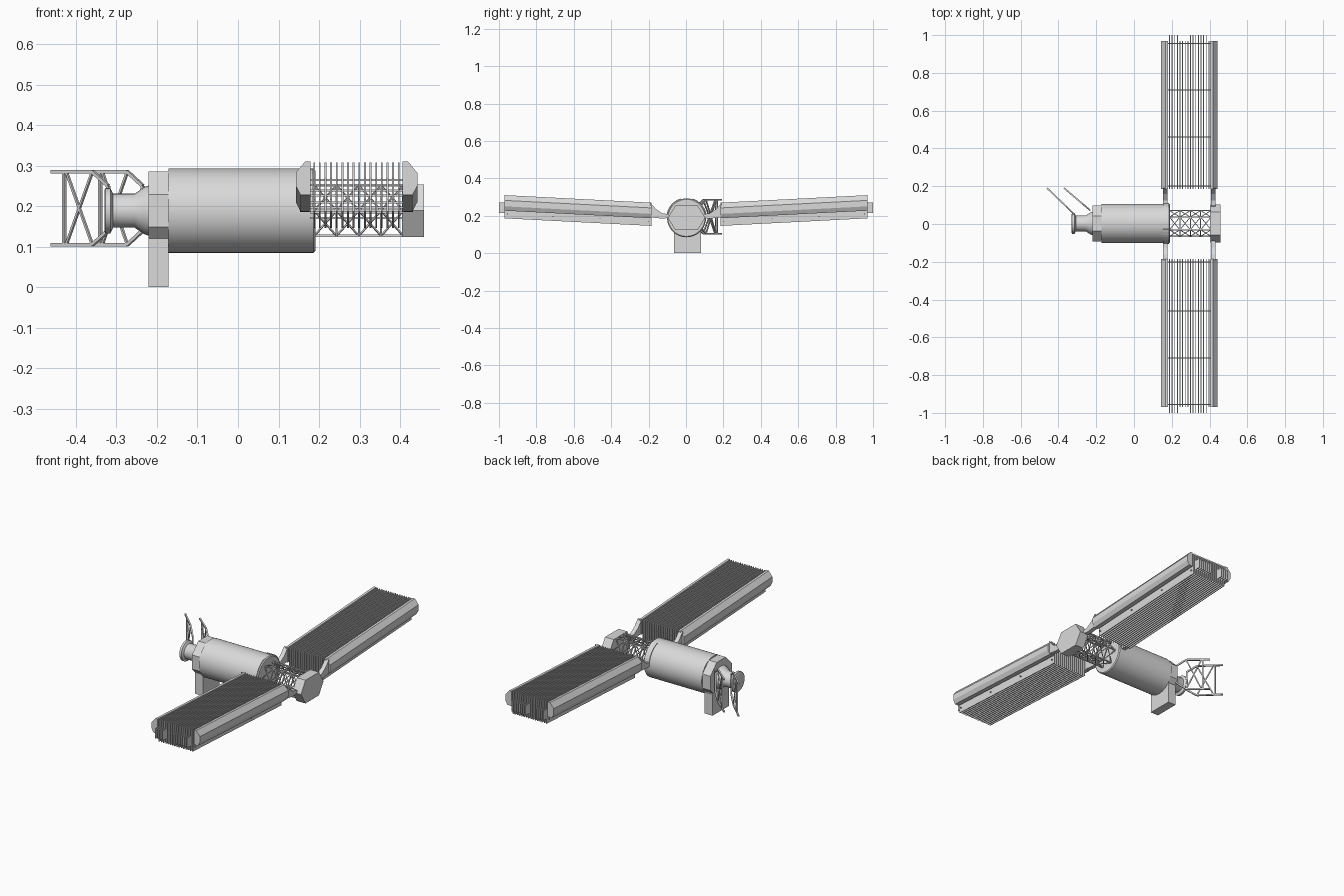
import bpy, bmesh, math
from mathutils import Vector

if "Cube" in bpy.data.objects:
    bpy.data.objects.remove(bpy.data.objects["Cube"])

CY, CZ = 0.003, 0.189          # hull axis
SLOPE = 0.04 / 0.78            # upward tilt of the wings

hull = bpy.data.materials.new("light_grey")
hull.diffuse_color = (0.7, 0.7, 0.7, 1)
hull.use_nodes = True
hull.node_tree.nodes["Principled BSDF"].inputs["Base Color"].default_value = hull.diffuse_color


def finish(bm, name, smooth=False):
    bmesh.ops.recalc_face_normals(bm, faces=bm.faces)
    me = bpy.data.meshes.new(name)
    bm.to_mesh(me)
    bm.free()
    ob = bpy.data.objects.new(name, me)
    bpy.context.collection.objects.link(ob)
    me.materials.append(hull)
    if smooth:
        bpy.context.view_layer.objects.active = ob
        ob.select_set(True)
        bpy.ops.object.shade_smooth_by_angle(angle=math.radians(35))
        ob.select_set(False)
    return ob


def loft(bm, rings):
    """Closed skin through rings of points, capped at both ends."""
    vs = [[bm.verts.new(p) for p in r] for r in rings]
    n = len(vs[0])
    for a, b in zip(vs, vs[1:]):
        for i in range(n):
            bm.faces.new((a[i], a[(i + 1) % n], b[(i + 1) % n], b[i]))
    bm.faces.new(vs[0])
    bm.faces.new(vs[-1])


def box(bm, x0, x1, y0, y1, z0, z1):
    loft(bm, [[(x, y0, z0), (x, y1, z0), (x, y1, z1), (x, y0, z1)] for x in (x0, x1)])


def beam(bm, a, b, w):
    """Square bar between two points."""
    a, b = Vector(a), Vector(b)
    d = (b - a).normalized()
    up = Vector((0, 0, 1)) if abs(d.z) < 0.9 else Vector((1, 1, 0))
    u = d.cross(up).normalized() * w / 2
    v = d.cross(u).normalized() * w / 2
    loft(bm, [[p + u + v, p - u + v, p - u - v, p + u - v] for p in (a, b)])


def lathe(name, profile, sides, phase=0.0, smooth=False):
    """Profile of (x, radius) turned about the hull axis."""
    bm = bmesh.new()
    angs = [2 * math.pi * i / sides + phase for i in range(sides)]
    loft(bm, [[(x, CY + r * math.cos(t), CZ + r * math.sin(t)) for t in angs] for x, r in profile])
    return finish(bm, name, smooth)


# hull, collar and docking drum
lathe("main_hull", [(-0.172, 0.104), (0.186, 0.104), (0.191, 0.099)], 48, smooth=True)
lathe("collar", [(-0.221, 0.104), (-0.172, 0.104)], 8, math.pi / 8)
lathe("rear_drum", [(-0.33, 0.05), (-0.327, 0.056), (-0.315, 0.056), (-0.308, 0.042),
                    (-0.255, 0.042), (-0.232, 0.058), (-0.22, 0.062)], 24, smooth=True)

# foot under the collar
bm = bmesh.new()
box(bm, -0.221, -0.172, -0.065, 0.08, 0, 0.12)
finish(bm, "foot")

# hexagonal end cap
bm = bmesh.new()
hexa = [(0.1, 0), (0.06, 0.065), (-0.06, 0.065), (-0.1, 0), (-0.06, -0.065), (0.06, -0.065)]
loft(bm, [[(x, CY + y, CZ + z) for y, z in hexa] for x in (0.405, 0.459)])
finish(bm, "end_cap")

# open lattice core between hull and end cap
bm = bmesh.new()
BAYS, X0, X1 = 4, 0.188, 0.408
core = [(0.068 * math.cos(math.pi * i / 3), 0.072 * math.sin(math.pi * i / 3)) for i in range(6)]


def node(b, i):
    y, z = core[i % 6]
    return (X0 + (X1 - X0) * b / BAYS, CY + y, CZ + z)


for i in range(6):
    beam(bm, node(0, i), node(BAYS, i), 0.006)
    for b in range(BAYS):
        beam(bm, node(b, i), node(b, i + 1), 0.005)
        beam(bm, node(b, i), node(b + 1, i + 1), 0.004)
        beam(bm, node(b, i + 1), node(b + 1, i), 0.004)
finish(bm, "lattice_core")

# two open antenna frames at the rear
for name, base, tip in (("outer_frame", (-0.32, 0.055), (-0.46, 0.19)),
                        ("inner_frame", (-0.235, 0.075), (-0.37, 0.19))):
    bm = bmesh.new()

    def at(s, h):
        return (base[0] + (tip[0] - base[0]) * s, base[1] + (tip[1] - base[1]) * s, 0.195 + h)

    for sg in (1, -1):
        beam(bm, at(0, 0.055 * sg), at(0.28, 0.09 * sg), 0.008)
        beam(bm, at(0.28, 0.09 * sg), at(1, 0.09 * sg), 0.008)
        beam(bm, at(0.28, 0.09 * sg), at(0.74, -0.09 * sg), 0.006)
    beam(bm, at(0, 0.055), at(0, -0.055), 0.008)
    beam(bm, at(0.78, 0.09), at(0.78, -0.09), 0.008)
    finish(bm, name)

# side wings: edge rails, radiator fins and carrying arms
YI, YO = 0.185, 0.97
XM = 0.2925                      # wing centre line
rail = [(0.113, 0.27), (0.127, 0.27), (0.15, 0.242), (0.15, 0.21), (0.138, 0.187), (0.113, 0.187)]
arm = [(0.075, 0.19), (0.1, 0.21), (0.125, 0.212), (0.16, 0.235), (0.19, 0.27), (0.19, 0.192), (0.13, 0.185)]
for side, sy in (("left", 1), ("right", -1)):

    def lift(y):
        return SLOPE * (y - YI)

    bm = bmesh.new()
    for sx in (1, -1):
        loft(bm, [[(XM + sx * dx, sy * y, z + lift(y)) for dx, z in rail] for y in (YI, YO)])
    finish(bm, side + "_wing_rails")

    bm = bmesh.new()
    for i in range(16):
        x = 0.188 + 0.0139 * i
        xs = (x - 0.0022, x + 0.0022)
        loft(bm, [[(px, sy * YI, 0.146), (px, sy * YO, 0.146 + lift(YO)),
                   (px, sy * YO, 0.268 + lift(YO)), (px, sy * YI, 0.268)] for px in xs])
        # connector tabs on the tips, absent in the middle
        if i < 4 or 8 <= i < 15:
            box(bm, xs[0], xs[1], sy * 0.965, sy * 1.0, 0.215, 0.27)
    # cross ties that hold the fins together
    for y in (0.2, 0.46, 0.71, 0.955):
        for z in (0.17, 0.225):
            beam(bm, (0.178, sy * y, z + lift(y)), (0.407, sy * y, z + lift(y)), 0.005)
    finish(bm, side + "_wing_fins")

    bm = bmesh.new()
    for x0, x1 in ((0.153, 0.177), (0.408, 0.432)):
        loft(bm, [[(x, sy * y, z) for y, z in arm] for x in (x0, x1)])
    finish(bm, side + "_wing_arms")

    # curved strap where the arm meets the hull
    bm = bmesh.new()
    rings = []
    for k in range(9):
        t = math.radians(5 + 68 * k / 8)
        rings.append([(x, CY + sy * r * math.cos(t), CZ + r * math.sin(t))
                      for x, r in ((0.153, 0.1), (0.185, 0.1), (0.185, 0.108), (0.153, 0.108))])
    loft(bm, rings)
    finish(bm, side + "_hull_strap")
